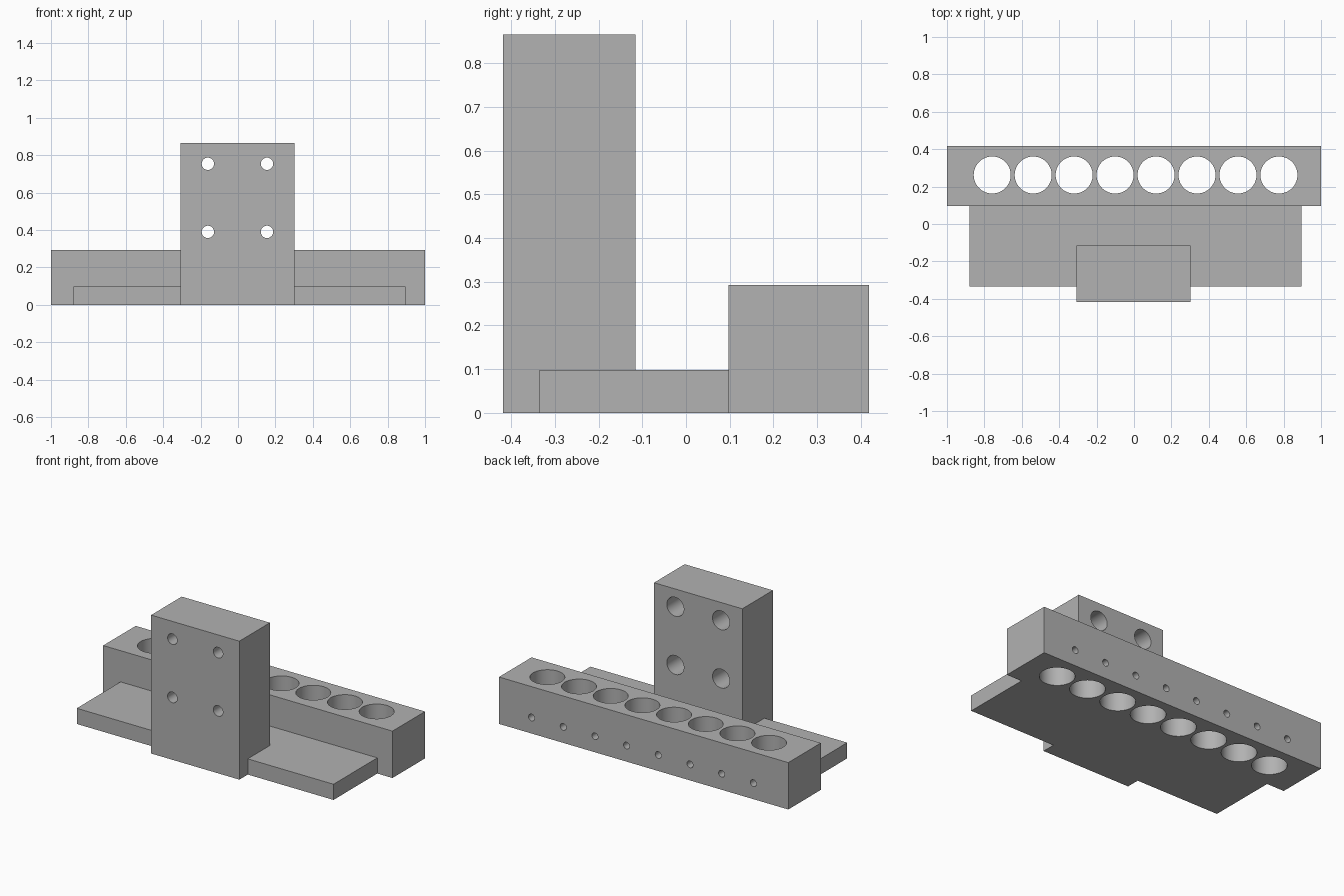
import bpy
import math

if "Cube" in bpy.data.objects:
    bpy.data.objects.remove(bpy.data.objects["Cube"], do_unlink=True)

# Material
grey = bpy.data.materials.new("plain_grey")
grey.use_nodes = True
colour = (0.445, 0.445, 0.445, 1)
grey.diffuse_color = colour
grey.node_tree.nodes["Principled BSDF"].inputs["Base Color"].default_value = colour


def block(name, x, y, z):
    """Box spanning the given (low, high) ranges."""
    bpy.ops.mesh.primitive_cube_add(size=1, location=[sum(r) / 2 for r in (x, y, z)])
    ob = bpy.context.object
    ob.name = name
    ob.scale = [r[1] - r[0] for r in (x, y, z)]
    bpy.ops.object.transform_apply(location=True, rotation=True, scale=True)
    ob.data.materials.append(grey)
    return ob


def drill(name, radius, start, end, along_y=False):
    """Cylinder cutter between two points, along z or y."""
    mid = [(a + b) / 2 for a, b in zip(start, end)]
    bpy.ops.mesh.primitive_cylinder_add(
        vertices=64, radius=radius, depth=math.dist(start, end), location=mid,
        rotation=(math.pi / 2 if along_y else 0, 0, 0))
    ob = bpy.context.object
    ob.name = name
    ob.hide_render = True
    bpy.ops.object.transform_apply(location=True, rotation=True, scale=True)
    ob.data.materials.append(grey)
    return ob


def combine(target, other, operation):
    """Apply a boolean and discard the second object."""
    bpy.ops.object.select_all(action="DESELECT")
    bpy.context.view_layer.objects.active = target
    target.select_set(True)
    mod = target.modifiers.new("combine", "BOOLEAN")
    mod.operation = operation
    mod.solver = "EXACT"
    mod.object = other
    bpy.ops.object.modifier_apply(modifier=mod.name)
    bpy.data.objects.remove(other, do_unlink=True)


# Solid blocks: rear rail, flat foot and upright mounting post
FRONT, POST_BACK, RAIL_FRONT, BACK = -0.418, -0.116, 0.097, 0.418
rack = block("tool_rack", (-1, 1), (RAIL_FRONT, BACK), (0, 0.293))
foot = block("foot_plate", (-0.88, 0.895), (-0.335, 0.2), (0, 0.098))
post = block("mounting_post", (-0.308, 0.302), (FRONT, POST_BACK), (0, 0.865))
combine(rack, foot, "UNION")
combine(rack, post, "UNION")

# Row of tool holes, each with a small screw hole from the back
for i in range(8):
    x = -0.758 + 0.219 * i
    hole_y = 0.262
    combine(rack, drill("tool_hole", 0.099, (x, hole_y, -0.1), (x, hole_y, 0.4)), "DIFFERENCE")
    combine(rack, drill("screw_hole", 0.021, (x, hole_y, 0.1), (x, 0.5, 0.1), True), "DIFFERENCE")

# Bolt holes through the post, counterbored from the back
for x in (-0.161, 0.155):
    for z in (0.39, 0.754):
        combine(rack, drill("bolt_hole", 0.033, (x, -0.5, z), (x, 0, z), True), "DIFFERENCE")
        combine(rack, drill("counterbore", 0.059, (x, -0.316, z), (x, 0, z), True), "DIFFERENCE")

# Smooth hole walls, sharp edges elsewhere
bpy.ops.object.select_all(action="DESELECT")
rack.select_set(True)
bpy.context.view_layer.objects.active = rack
bpy.ops.object.shade_smooth_by_angle(angle=math.radians(30))
